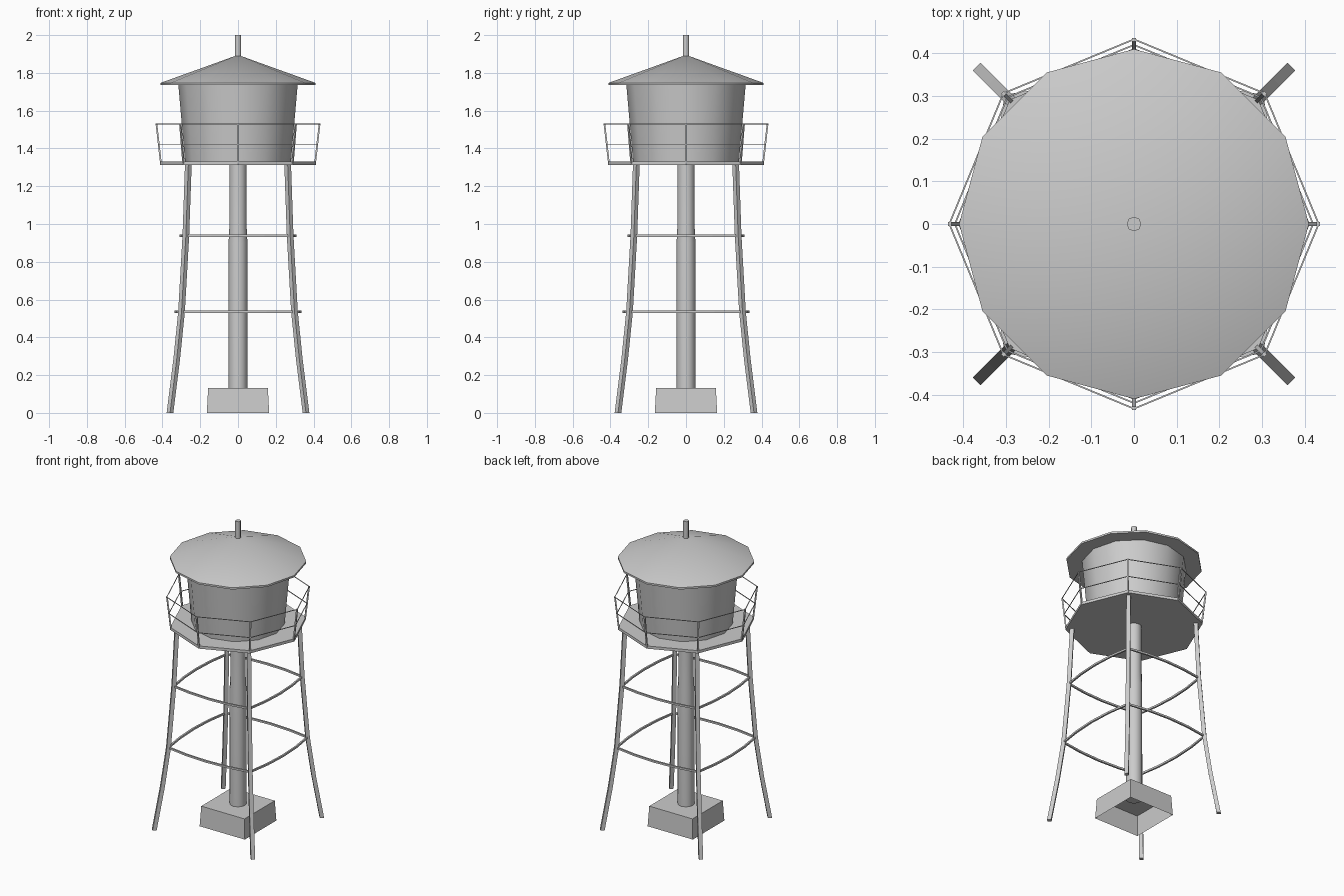
import bpy, bmesh, math
from mathutils import Vector

if "Cube" in bpy.data.objects:
    bpy.data.objects.remove(bpy.data.objects["Cube"])

UP = Vector((0, 0, 1))

def finish(name, bm, smooth=None):
    bmesh.ops.recalc_face_normals(bm, faces=bm.faces)
    me = bpy.data.meshes.new(name)
    bm.to_mesh(me)
    bm.free()
    ob = bpy.data.objects.new(name, me)
    bpy.context.collection.objects.link(ob)
    if smooth:
        bpy.ops.object.select_all(action='DESELECT')
        ob.select_set(True)
        bpy.context.view_layer.objects.active = ob
        bpy.ops.object.shade_smooth_by_angle(angle=math.radians(smooth))
    return ob

def polar(r, deg, z):
    a = math.radians(deg)
    return Vector((r * math.cos(a), r * math.sin(a), z))

def lathe(name, profile, sides, smooth=None):
    """Stack of n-sided rings (radius, z), capped; radius 0 is a tip."""
    bm = bmesh.new()
    rings = []
    for r, z in profile:
        if r == 0:
            rings.append([bm.verts.new((0, 0, z))] * sides)
        else:
            rings.append([bm.verts.new(polar(r, 360 * i / sides, z)) for i in range(sides)])
    for a, b in zip(rings, rings[1:]):
        for i in range(sides):
            j = (i + 1) % sides
            bm.faces.new(list(dict.fromkeys((a[i], a[j], b[j], b[i]))))
    for ring in (rings[0], rings[-1]):
        if ring[0] is not ring[1]:
            bm.faces.new(ring)
    return finish(name, bm, smooth)

def bar(name, points, w, h, side=None, closed=False):
    """Box-section bar; w is measured radially, h along side (default up)."""
    bm = bmesh.new()
    rings = []
    for p in points:
        u = Vector((p.x, p.y, 0)).normalized() * w / 2
        v = (side or UP) * h / 2
        rings.append([bm.verts.new(p + s * u + t * v) for s, t in ((-1, -1), (1, -1), (1, 1), (-1, 1))])
    pairs = list(zip(rings, rings[1:]))
    if closed:
        pairs.append((rings[-1], rings[0]))
    else:
        bm.faces.new(rings[0])
        bm.faces.new(rings[-1])
    for a, b in pairs:
        for i in range(4):
            j = (i + 1) % 4
            bm.faces.new((a[i], a[j], b[j], b[i]))
    return finish(name, bm)

# Tank, roof and vent
lathe("tank", [(0.28, 1.325), (0.316, 1.74)], 12, 40)
lathe("roof", [(0.41, 1.735), (0.41, 1.747), (0, 1.895)], 12, 40)
lathe("roof_vent", [(0.017, 1.88), (0.017, 2.0)], 8, 50)

# Octagonal walkway and central riser pipe
lathe("walkway", [(0.412, 1.312), (0.412, 1.33)], 8)
lathe("riser_pipe", [(0.05, 0.12), (0.05, 0.9), (0.046, 0.98), (0.046, 1.315)], 12, 40)

# Footing: tapered block, open underneath
bm = bmesh.new()
low, top = [[bm.verts.new((sx * r, sy * r, z)) for sx, sy in ((-1, -1), (1, -1), (1, 1), (-1, 1))]
            for r, z in ((0.165, 0), (0.158, 0.132))]
for i in range(4):
    j = (i + 1) % 4
    bm.faces.new((low[i], low[j], top[j], top[i]))
bm.faces.new(top)
finish("footing", bm)

# Four splayed legs
LEG = [(0.36, 0), (0.325, 0.28), (0.299, 0.535), (0.276, 0.94), (0.263, 1.315)]
for k in range(4):
    deg = 45 + 90 * k
    bar(f"leg_{k + 1}", [polar(x * math.sqrt(2), deg, z) for x, z in LEG],
        0.025, 0.025, polar(1, deg + 90, 0))

# Two brace rings, each side bowed outward between the legs
for name, x, mid, z in (("lower_brace", 0.299, 0.329, 0.535), ("upper_brace", 0.276, 0.304, 0.938)):
    pts = []
    for k in range(4):
        c, s = polar(1, 90 * k, 0), polar(1, 90 * k + 90, 0)
        for t in (-1, -0.5, 0, 0.5):
            pts.append(c * (mid - (mid - x) * t * t) + s * (x * t) + UP * z)
    bar(name, pts, 0.012, 0.012, closed=True)

# Railing: leaning posts with two thin rails
for k in range(8):
    deg = 45 * k
    bar(f"railing_post_{k + 1}", [polar(0.408, deg, 1.32), polar(0.432, deg, 1.532)],
        0.009, 0.009, polar(1, deg + 90, 0))
for name, r, z in (("middle_rail", 0.42, 1.42), ("top_rail", 0.433, 1.53)):
    bar(name, [polar(r, 45 * k, z) for k in range(8)], 0.004, 0.004, closed=True)
